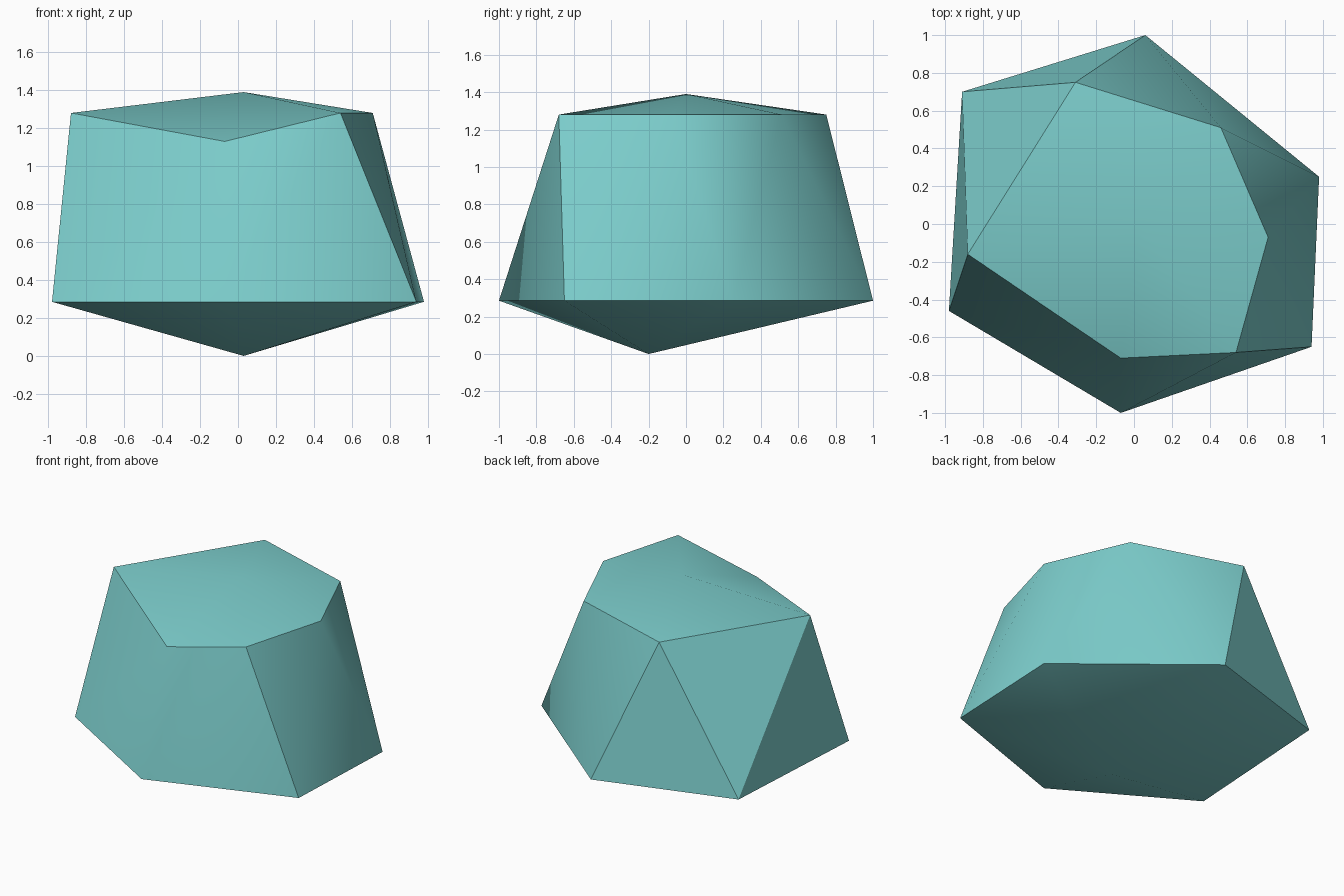
import bpy, bmesh, math

# Remove the default cube
cube = bpy.data.objects.get("Cube")
if cube:
    bpy.data.objects.remove(cube, do_unlink=True)

# Single teal stone material
stone = bpy.data.materials.new("teal_stone")
stone.use_nodes = True
colour = (0.20, 0.61, 0.60, 1.0)
stone.diffuse_color = colour
stone.node_tree.nodes["Principled BSDF"].inputs["Base Color"].default_value = colour

# Outlines of the rock: wide lower ring, narrower chipped upper ring
BASE_Z, RIM_Z, CHIP_Z = 0.285, 1.28, 1.13
lower = [(-0.98, -0.46), (-0.07, -1.0), (0.94, -0.65),
         (0.98, 0.25), (0.06, 1.0), (-0.91, 0.70)]
upper = [(-0.88, -0.16), (-0.07, -0.71), (0.54, -0.68),
         (0.71, -0.07), (0.46, 0.51), (-0.31, 0.75)]

bm = bmesh.new()
low = [bm.verts.new((x, y, BASE_Z)) for x, y in lower]
top = [bm.verts.new((x, y, RIM_Z)) for x, y in upper]
top[1].co.z = CHIP_Z                       # chipped front corner
foot = bm.verts.new((0.03, -0.20, 0.0))    # point under the rock
peak = bm.verts.new((0.03, 0.0, 1.39))     # point on top

# Underside fan, twisted side facets and crown fan
for i in range(len(low)):
    j = (i + 1) % len(low)
    bm.faces.new((foot, low[j], low[i]))
    bm.faces.new((low[i], low[j], top[j]))
    bm.faces.new((low[i], top[j], top[i]))
    bm.faces.new((top[i], top[j], peak))
bmesh.ops.recalc_face_normals(bm, faces=bm.faces)

mesh = bpy.data.meshes.new("rock")
bm.to_mesh(mesh)
bm.free()
mesh.materials.append(stone)
rock = bpy.data.objects.new("rock", mesh)
bpy.context.collection.objects.link(rock)

# Soft shading over shallow creases, sharp elsewhere
bpy.ops.object.select_all(action='DESELECT')
rock.select_set(True)
bpy.context.view_layer.objects.active = rock
bpy.ops.object.shade_smooth_by_angle(angle=math.radians(30))
